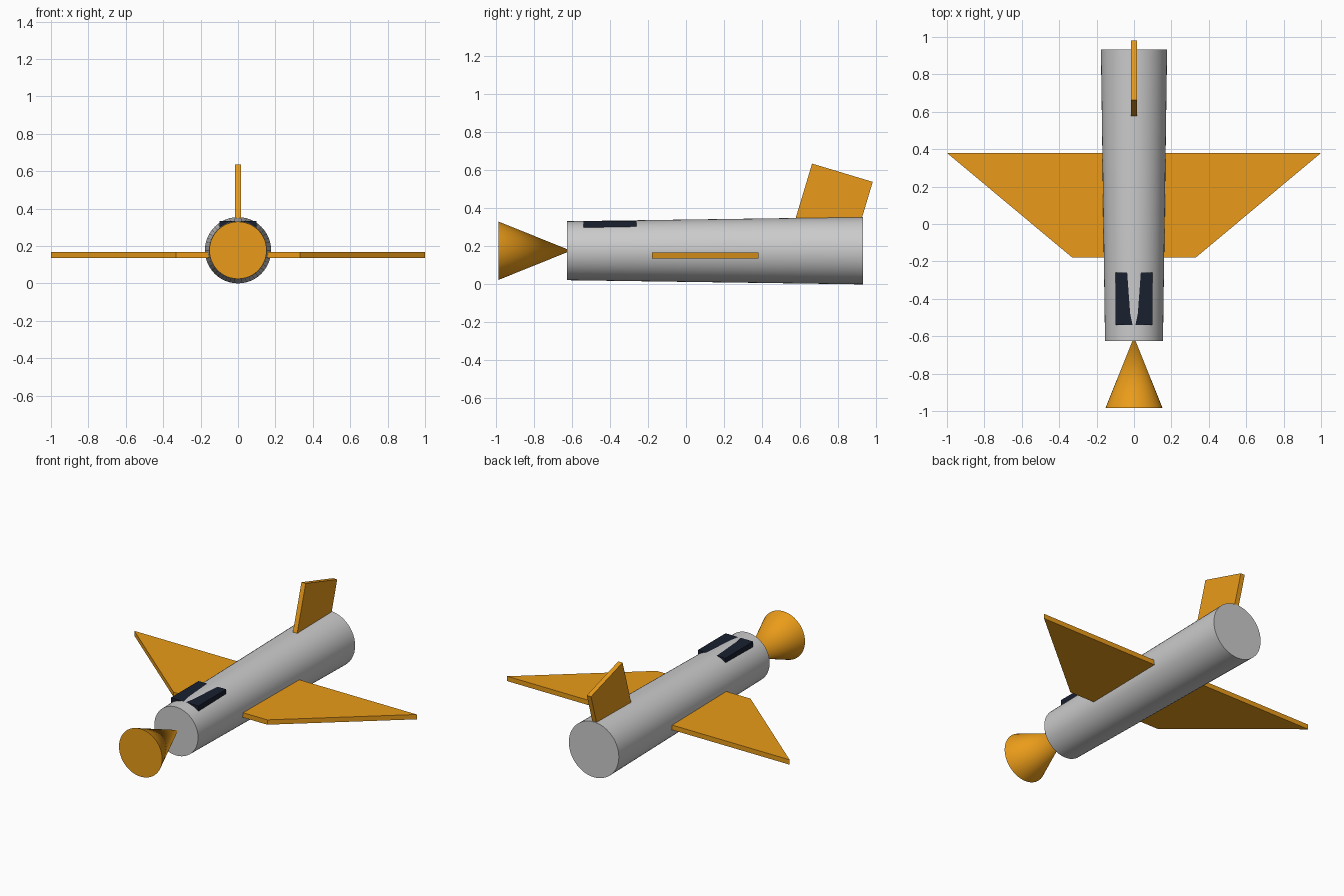
import bpy, bmesh, math

if "Cube" in bpy.data.objects:
    bpy.data.objects.remove(bpy.data.objects["Cube"])

AXIS_Z = 0.177  # height of the fuselage centre line


def material(name, color):
    m = bpy.data.materials.new(name)
    m.diffuse_color = (*color, 1)
    m.use_nodes = True
    m.node_tree.nodes["Principled BSDF"].inputs["Base Color"].default_value = m.diffuse_color
    return m


orange = material("orange", (0.82, 0.33, 0.01))
navy = material("navy", (0.01, 0.014, 0.03))


def cone_y(name, y0, r0, y1, r1, mat=None):
    """Tapered round part running along y."""
    bpy.ops.mesh.primitive_cone_add(
        vertices=48, radius1=r0, radius2=r1, depth=y1 - y0,
        location=(0, (y0 + y1) / 2, AXIS_Z), rotation=(-math.pi / 2, 0, 0))
    ob = bpy.context.object
    ob.name = name
    if mat:
        ob.data.materials.append(mat)
    bpy.ops.object.shade_smooth_by_angle()
    return ob


def slab(name, outline, direction, mat):
    """Flat plate: a closed outline extruded along a direction."""
    bm = bmesh.new()
    face = bm.faces.new([bm.verts.new(p) for p in outline])
    ext = bmesh.ops.extrude_face_region(bm, geom=[face], use_keep_orig=True)
    moved = [g for g in ext["geom"] if isinstance(g, bmesh.types.BMVert)]
    bmesh.ops.translate(bm, verts=moved, vec=direction)
    bmesh.ops.recalc_face_normals(bm, faces=bm.faces)
    me = bpy.data.meshes.new(name)
    bm.to_mesh(me)
    bm.free()
    me.materials.append(mat)
    ob = bpy.data.objects.new(name, me)
    bpy.context.collection.objects.link(ob)
    return ob


# Tapered fuselage and the reversed cone at the nose
cone_y("fuselage", -0.625, 0.155, 0.932, 0.177)
cone_y("nose_cone", -0.985, 0.153, -0.605, 0.0, orange)

# One-piece wing passing through the fuselage
wing = [(-1, 0.38), (1, 0.38), (0.332, -0.178), (-0.332, -0.178)]
slab("wing", [(x, y, 0.137) for x, y in wing], (0, 0, 0.031), orange)

# Leaning tail fin, its root buried in the fuselage
fin = [(0.663, 0.635), (0.982, 0.539), (0.882, 0.207), (0.563, 0.303)]
slab("tail_fin", [(-0.015, y, z) for y, z in fin], (0.03, 0, 0), orange)

# Cockpit glass, parted down the middle by the fuselage crown
glass = [(-0.098, -0.54), (0.098, -0.54), (0.098, -0.26), (-0.098, -0.26)]
slab("cockpit_glass", [(x, y, 0.26) for x, y in glass], (0, 0, 0.0727), navy)
